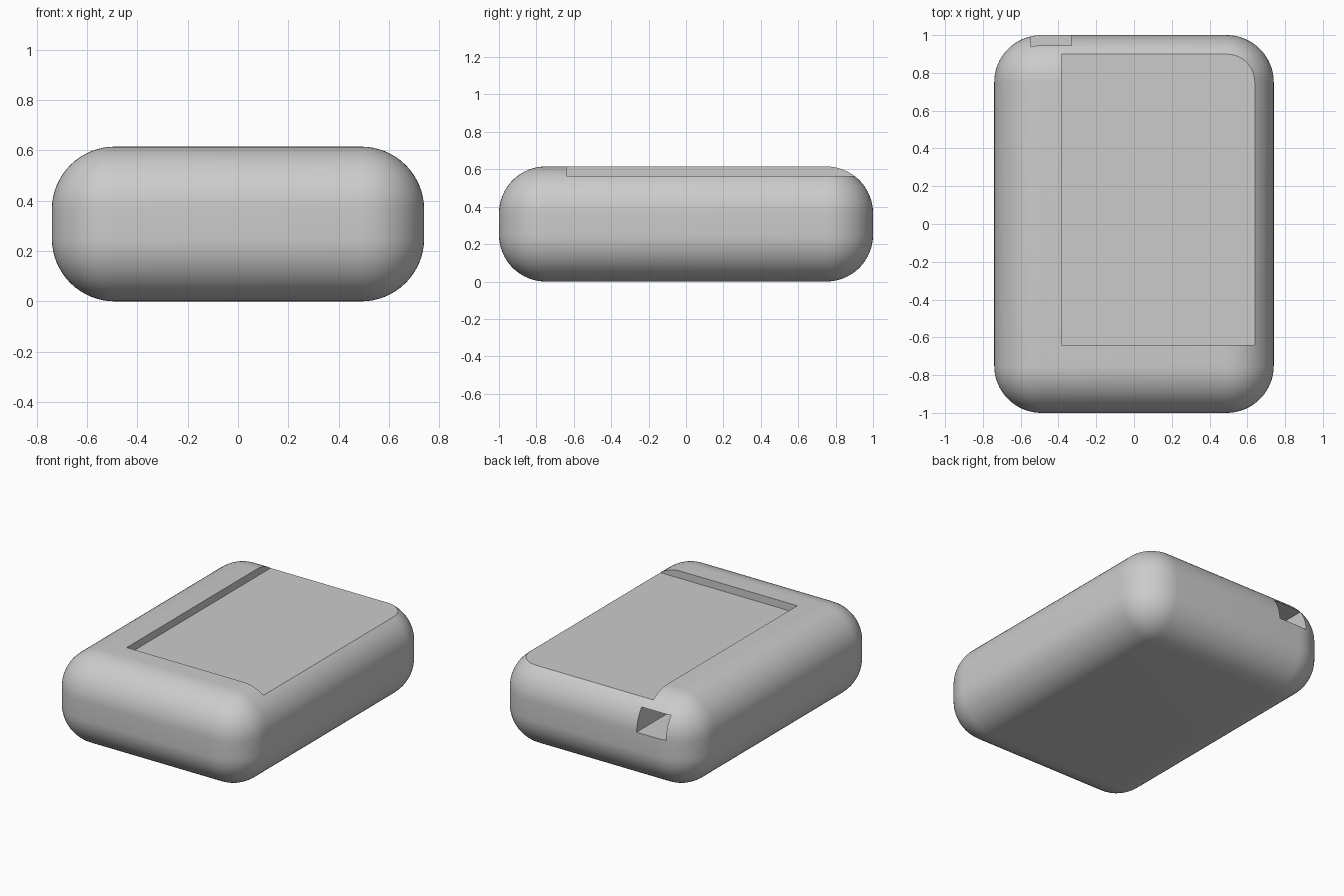
import bpy, bmesh
from mathutils import Vector

cube = bpy.data.objects.get("Cube")
if cube:
    bpy.data.objects.remove(cube, do_unlink=True)

WIDTH, LENGTH, HEIGHT, RADIUS = 1.48, 2.0, 0.615, 0.25

grey = bpy.data.materials.new("plain grey")
grey.use_nodes = True
grey.diffuse_color = (0.6, 0.6, 0.6, 1)
grey.node_tree.nodes["Principled BSDF"].inputs["Base Color"].default_value = (0.6, 0.6, 0.6, 1)


def box(name, low, high, radius=0, segments=16):
    """Box between two corners, with optionally rounded edges."""
    low, high = Vector(low), Vector(high)
    bm = bmesh.new()
    bmesh.ops.create_cube(bm, size=1)
    for v in bm.verts:
        v.co = (low + high) / 2 + v.co * (high - low)
    if radius:
        bmesh.ops.bevel(bm, geom=bm.edges[:], offset=radius, segments=segments,
                        profile=0.5, affect='EDGES')
    mesh = bpy.data.meshes.new(name)
    bm.to_mesh(mesh)
    bm.free()
    mesh.materials.append(grey)
    obj = bpy.data.objects.new(name, mesh)
    bpy.context.collection.objects.link(obj)
    return obj


def cut(target, cutter):
    """Carve the cutter out of the target, then remove the cutter."""
    cutter.hide_render = True
    mod = target.modifiers.new(cutter.name, 'BOOLEAN')
    mod.operation = 'DIFFERENCE'
    mod.solver = 'EXACT'
    mod.object = cutter
    bpy.context.view_layer.objects.active = target
    bpy.ops.object.modifier_apply(modifier=mod.name)
    bpy.data.objects.remove(cutter, do_unlink=True)


# Pillow-edged case
case = box("case_body", (-WIDTH / 2, -LENGTH / 2, 0), (WIDTH / 2, LENGTH / 2, HEIGHT), RADIUS)

# Shallow tray in the top, open to the left and back sides
cut(case, box("top_recess", (-0.385, -0.64, 0.565), (1, 1.2, 0.8)))

# Rectangular port in the back
cut(case, box("back_port", (-0.545, 0.5, 0.37), (-0.33, 1.2, 0.52)))

# Smooth rounded edges, sharp cut edges
bpy.ops.object.select_all(action='DESELECT')
case.select_set(True)
bpy.context.view_layer.objects.active = case
bpy.ops.object.shade_smooth_by_angle(angle=0.5)
